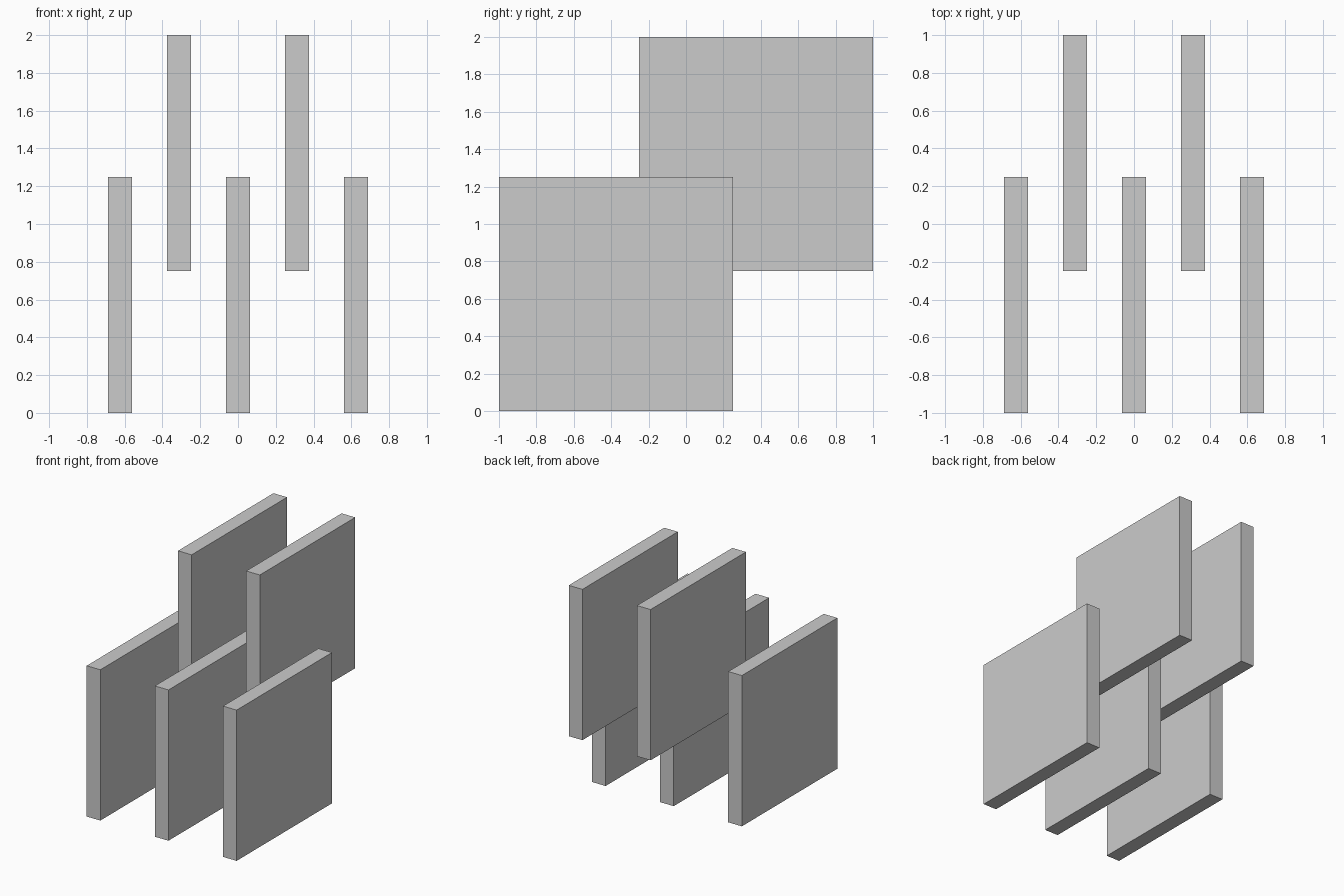
import bpy

if "Cube" in bpy.data.objects:
    bpy.data.objects.remove(bpy.data.objects["Cube"])

SIDE = 1.25
THICK = 0.125


def panel(name, x, y, z):
    """Square upright panel, centred on the given point."""
    bpy.ops.mesh.primitive_cube_add(size=1, location=(x, y, z))
    ob = bpy.context.object
    ob.name = ob.data.name = name
    ob.scale = (THICK, SIDE, SIDE)
    bpy.ops.object.transform_apply(location=False, rotation=False, scale=True)


# Lower front row of three panels
for side, x in (("left", -0.625), ("middle", 0), ("right", 0.625)):
    panel(f"lower_panel_{side}", x, -0.375, 0.625)

# Upper back row of two panels, set in the gaps
for side, x in (("left", -0.3125), ("right", 0.3125)):
    panel(f"upper_panel_{side}", x, 0.375, 1.375)
